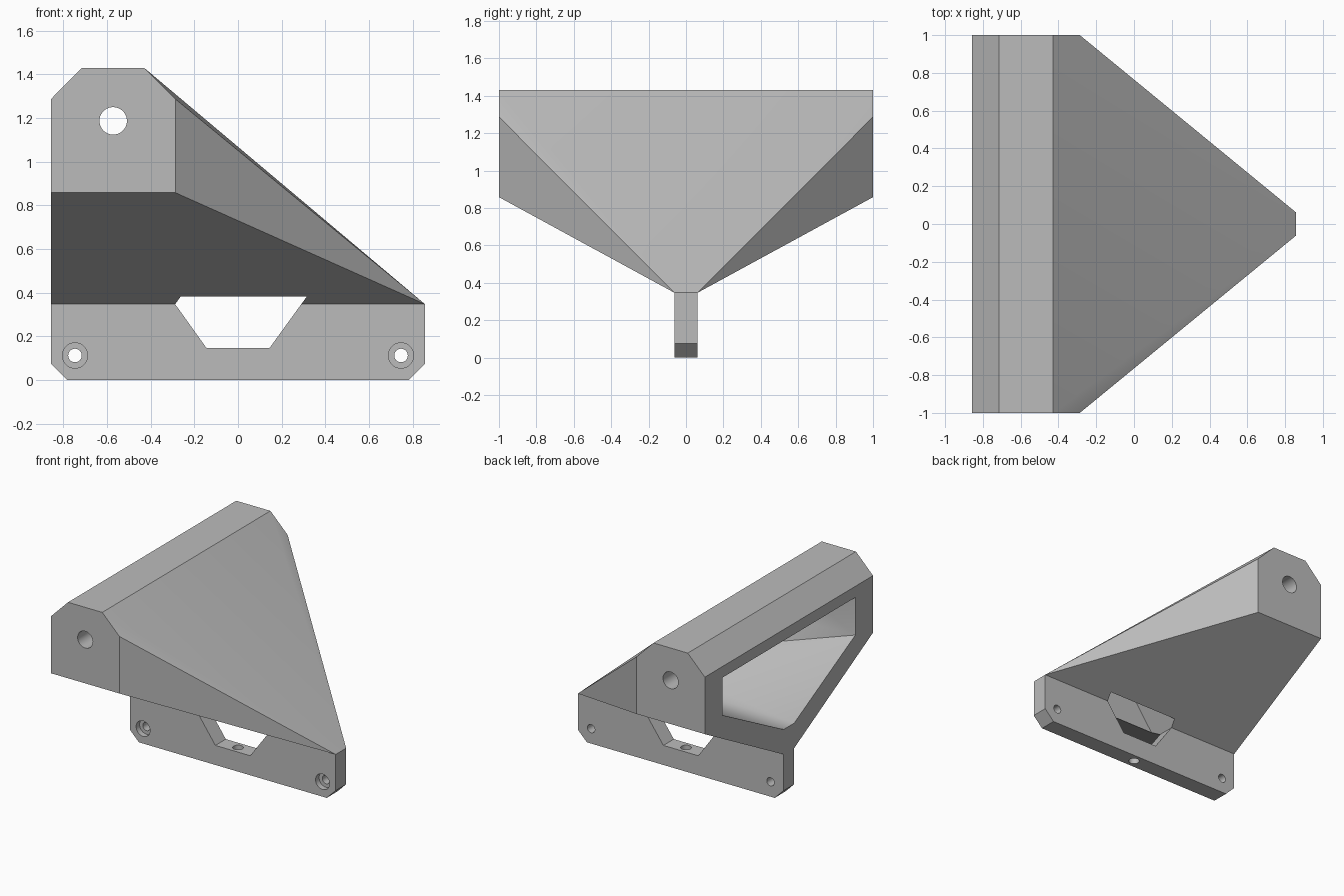
import bpy, bmesh
from math import radians, pi
from mathutils import Matrix, Vector

if "Cube" in bpy.data.objects:
    bpy.data.objects.remove(bpy.data.objects["Cube"])

grey = bpy.data.materials.new("plain grey")
grey.use_nodes = True
COLOUR = (0.5, 0.5, 0.5, 1)
grey.diffuse_color = COLOUR
grey.node_tree.nodes["Principled BSDF"].inputs["Base Color"].default_value = COLOUR

X = 0.857      # half length of the keel
Y = 0.062      # half thickness of the keel
Z = 0.347      # keel top


def finish(bm, name):
    bmesh.ops.recalc_face_normals(bm, faces=bm.faces)
    mesh = bpy.data.meshes.new(name)
    bm.to_mesh(mesh)
    bm.free()
    mesh.materials.append(grey)
    obj = bpy.data.objects.new(name, mesh)
    bpy.context.collection.objects.link(obj)
    return obj


def hull(name, points):
    bm = bmesh.new()
    verts = [bm.verts.new(p) for p in points]
    out = bmesh.ops.convex_hull(bm, input=verts)
    spare = {g for g in out["geom_interior"] + out["geom_unused"]
             if isinstance(g, bmesh.types.BMVert) and not g.link_faces}
    bmesh.ops.delete(bm, geom=list(spare), context="VERTS")
    bmesh.ops.dissolve_limit(bm, angle_limit=radians(0.5), verts=bm.verts, edges=bm.edges)
    return finish(bm, name)


def prism(name, profile, half):
    """Extrude an xz profile from -half to +half along y."""
    bm = bmesh.new()
    face = bm.faces.new([bm.verts.new((x, -half, z)) for x, z in profile])
    out = bmesh.ops.extrude_face_region(bm, geom=[face])
    verts = [g for g in out["geom"] if isinstance(g, bmesh.types.BMVert)]
    bmesh.ops.translate(bm, vec=(0, 2 * half, 0), verts=verts)
    return finish(bm, name)


def rod(name, radius, depth, centre, along_y=True):
    bm = bmesh.new()
    turn = Matrix.Rotation(pi / 2, 4, "X") if along_y else Matrix()
    bmesh.ops.create_cone(bm, cap_ends=True, segments=40, radius1=radius, radius2=radius,
                          depth=depth, matrix=Matrix.Translation(centre) @ turn)
    return finish(bm, name)


def combine(target, tool, operation):
    mod = target.modifiers.new(tool.name, "BOOLEAN")
    mod.operation, mod.object, mod.solver = operation, tool, "EXACT"
    bpy.context.view_layer.objects.active = target
    bpy.ops.object.modifier_apply(modifier=mod.name)
    bpy.data.objects.remove(tool)


def mirrored(points):
    return [(x, s * y, z) for x, y, z in points for s in (1, -1)]


# Chamfered bar tapering down to the keel
bar = [(-X, 0.858), (-0.287, 0.858), (-0.287, 1.287), (-0.43, 1.43), (-0.715, 1.43), (-X, 1.287)]
bracket = hull("bracket", mirrored([(x, 1, z) for x, z in bar] + [(-X, Y, Z), (X, Y, Z)]))

# Keel with chamfered lower corners
keel = prism("keel", [(-X, 0.44), (-X, 0.075), (-0.782, 0), (0.782, 0), (X, 0.075), (X, Z)], Y)
combine(bracket, keel, "UNION")

# Pocket running from the back face out through the sloping face
back = [(-X, 0.79, 1.203), (-X, 0.79, 0.92), (-X, Y, 0.535)]
front = [(-0.2, 0.62, 1.216), (0.05, 0.56, 1.01), (0.5, 0.21, 0.641), (0.6, 0.065, 0.558)]
outward = Vector((0.635, 0, 0.772)) * 0.004
points = back + [(x - 0.02, y, z) for x, y, z in back]
points += [tuple(Vector(p) + outward) for p in front]
combine(bracket, hull("pocket", mirrored(points)), "DIFFERENCE")

# Slanted window through the keel into the pocket floor
window = [(-0.145, 0.147), (0.145, 0.147), (0.473, 0.6), (-0.105, 0.6), (-0.288, Z)]
combine(bracket, prism("window", window, 0.125), "DIFFERENCE")

# Bar bore, keel drain hole and counterbored screw holes
combine(bracket, rod("bar_bore", 0.063, 2.2, (-0.572, 0, 1.187)), "DIFFERENCE")
combine(bracket, rod("drain_hole", 0.037, 0.3, (0, 0, 0.08), False), "DIFFERENCE")
for x in (-0.747, 0.747):
    combine(bracket, rod("screw_hole", 0.031, 0.4, (x, 0, 0.112)), "DIFFERENCE")
    combine(bracket, rod("counterbore", 0.058, 0.1, (x, -0.07, 0.112)), "DIFFERENCE")

bpy.ops.object.select_all(action="DESELECT")
bracket.select_set(True)
bpy.context.view_layer.objects.active = bracket
bpy.ops.object.shade_smooth_by_angle(angle=radians(30))
